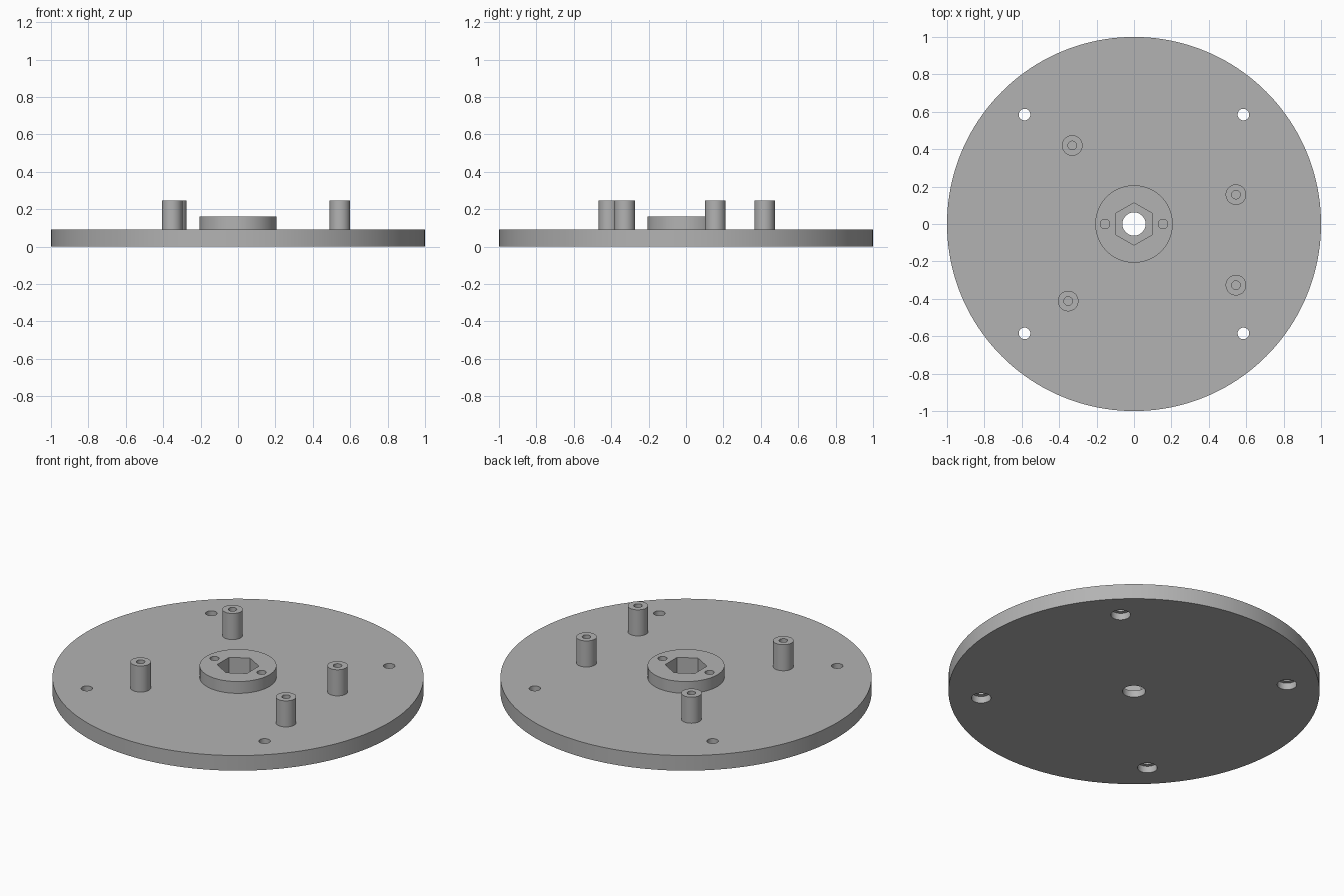
import bpy, math

default = bpy.data.objects.get("Cube")
if default:
    bpy.data.objects.remove(default, do_unlink=True)

grey = bpy.data.materials.new("plain_grey")
grey.use_nodes = True
COLOUR = (0.45, 0.45, 0.45, 1)
grey.diffuse_color = COLOUR
grey.node_tree.nodes["Principled BSDF"].inputs["Base Color"].default_value = COLOUR


def cylinder(name, x, y, r, z0, z1, sides=48, turn=0):
    bpy.ops.mesh.primitive_cylinder_add(
        vertices=sides, radius=r, depth=z1 - z0,
        location=(x, y, (z0 + z1) / 2), rotation=(0, 0, turn))
    ob = bpy.context.object
    ob.name = name
    ob.data.materials.append(grey)
    return ob


def boolean(ob, other, operation):
    mod = ob.modifiers.new(operation.lower(), 'BOOLEAN')
    mod.operation = operation
    mod.solver = 'EXACT'
    mod.object = other
    bpy.context.view_layer.objects.active = ob
    bpy.ops.object.modifier_apply(modifier=mod.name)
    bpy.data.objects.remove(other, do_unlink=True)


PLATE_TOP, HUB_TOP, POST_TOP = 0.09, 0.16, 0.245
POSTS = [(-0.33, 0.42), (0.545, 0.157), (0.545, -0.327), (-0.352, -0.412)]

# Round plate with a raised hub
plate = cylinder("base_plate", 0, 0, 1, 0, PLATE_TOP, 160)
boolean(plate, cylinder("hub", 0, 0, 0.207, 0.05, HUB_TOP, 96), 'UNION')

# Shaft bore and hexagonal nut pocket
boolean(plate, cylinder("bore", 0, 0, 0.062, -0.1, 0.3), 'DIFFERENCE')
boolean(plate, cylinder("nut_pocket", 0, 0, 0.113, 0.04, 0.3, 6), 'DIFFERENCE')

# Small blind holes in the hub
for side in (-1, 1):
    boolean(plate, cylinder("hub_hole", side * 0.155, 0, 0.025, 0.04, 0.3, 32), 'DIFFERENCE')

# Mounting holes, counterbored from below
for sx in (-1, 1):
    for sy in (-1, 1):
        x, y = sx * 0.585, sy * 0.585
        boolean(plate, cylinder("mount_hole", x, y, 0.031, -0.1, 0.3, 32), 'DIFFERENCE')
        boolean(plate, cylinder("counterbore", x, y, 0.053, -0.1, 0.04), 'DIFFERENCE')

# Hollow standoff posts
posts = []
for i, (x, y) in enumerate(POSTS):
    post = cylinder(f"standoff_{i + 1}", x, y, 0.055, PLATE_TOP, POST_TOP)
    boolean(post, cylinder("screw_hole", x, y, 0.023, PLATE_TOP + 0.005, 0.4, 32), 'DIFFERENCE')
    posts.append(post)

# Smooth round walls, crisp edges
bpy.ops.object.select_all(action='DESELECT')
for ob in [plate] + posts:
    ob.select_set(True)
bpy.context.view_layer.objects.active = plate
bpy.ops.object.shade_smooth_by_angle(angle=math.radians(30))
